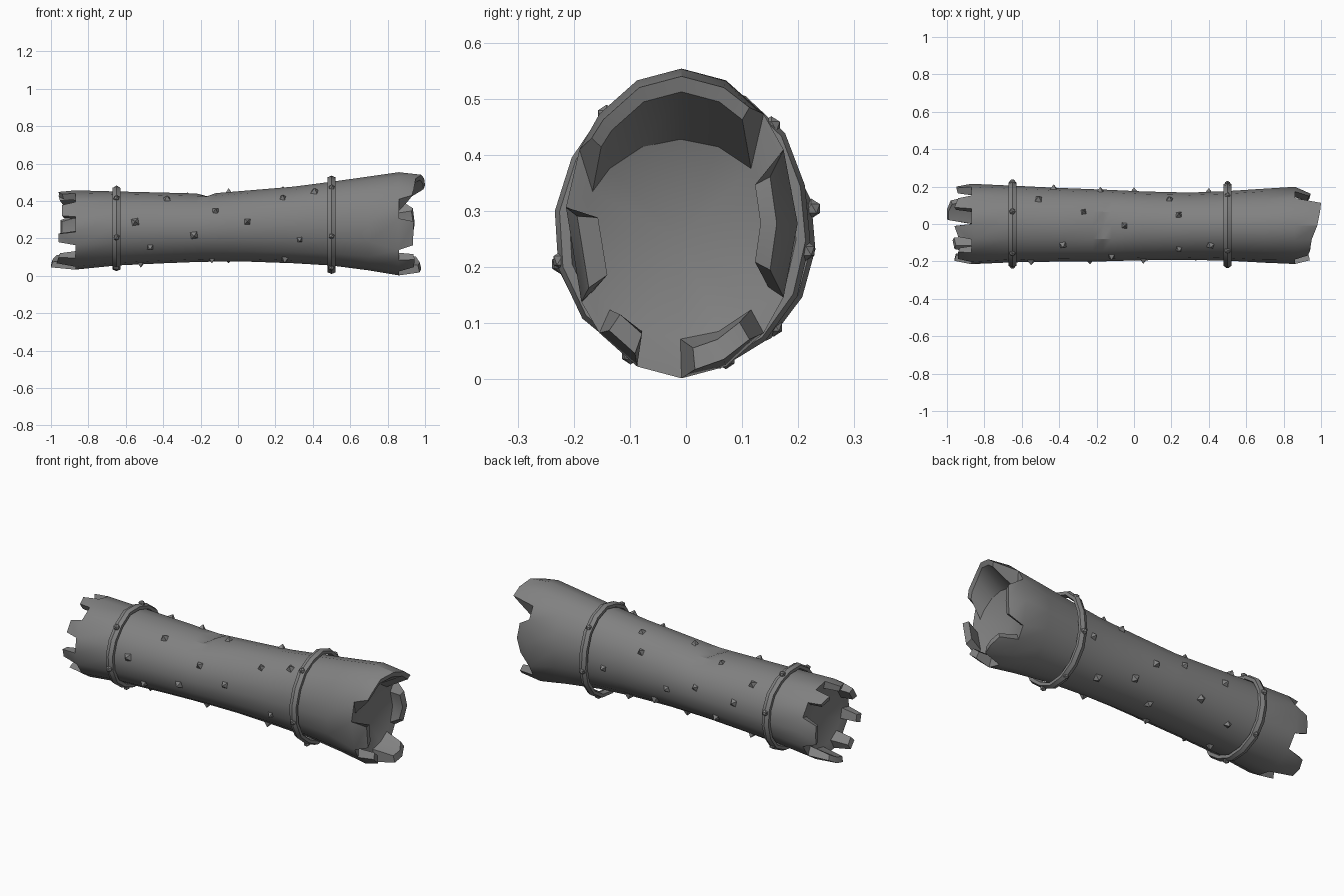
import bpy, bmesh, math, random
from mathutils import Vector, Matrix

if "Cube" in bpy.data.objects:
    bpy.data.objects.remove(bpy.data.objects["Cube"])

random.seed(4)
N = 16
# Body profile: x, centre y, half width, centre z, half height
PROFILE = [(-.87, 0, .215, .245, .212), (-.65, 0, .205, .253, .198), (-.40, -.004, .197, .256, .189),
           (-.22, -.007, .193, .257, .183), (-.165, -.008, .192, .257, .182), (-.12, -.008, .19, .259, .183),
           (.05, -.01, .184, .266, .19), (.3, -.012, .18, .272, .205), (.5, -.01, .186, .279, .224),
           (.7, -.009, .198, .28, .251), (.86, -.008, .207, .278, .276)]

# Dark grey for every part
DARK = bpy.data.materials.new("dark_grey")
DARK.diffuse_color = (.22, .22, .22, 1)
DARK.use_nodes = True
DARK.node_tree.nodes["Principled BSDF"].inputs["Base Color"].default_value = DARK.diffuse_color


def section(x):
    """Interpolated body section at x."""
    for a, b in zip(PROFILE, PROFILE[1:]):
        if x <= b[0]:
            t = max(0, (x - a[0]) / (b[0] - a[0]))
            return [p + (q - p) * t for p, q in zip(a, b)]
    return list(PROFILE[-1])


def on_section(s, deg, grow=0.0):
    """Point on a section; 0 degrees is the top, 90 is the back."""
    a = math.radians(deg)
    return Vector((s[0], s[1] + (s[2] + grow) * math.sin(a), s[3] + (s[4] + grow) * math.cos(a)))


def finish(bm, name, smooth=None):
    bmesh.ops.recalc_face_normals(bm, faces=bm.faces[:])
    me = bpy.data.meshes.new(name)
    bm.to_mesh(me)
    bm.free()
    me.materials.append(DARK)
    ob = bpy.data.objects.new(name, me)
    bpy.context.collection.objects.link(ob)
    if smooth:
        bpy.ops.object.select_all(action='DESELECT')
        ob.select_set(True)
        bpy.context.view_layer.objects.active = ob
        bpy.ops.object.shade_smooth_by_angle(angle=math.radians(smooth))
    return ob


def broken_end(bm, outer, s, inner_c, inner_r, direction, teeth, shift):
    """Cap an end with a recessed cone and a rim of splintered teeth."""
    x, cy, cz = s[0], s[1], s[3]
    degs = [i * 360 / N + shift.get(i, 0) for i in range(N)]
    for v, d in zip(outer, degs):
        v.co = on_section(s, d)
    inner = [bm.verts.new((x - direction * .01, inner_c[0] + inner_r * math.sin(math.radians(d)),
                           inner_c[1] + inner_r * math.cos(math.radians(d)))) for d in degs]
    centre = bm.verts.new((x - direction * .07, *inner_c))
    for i in range(N):
        bm.faces.new((inner[i], inner[(i + 1) % N], centre))
    covered = set()
    for start, lengths, lean, thick in teeth:
        n = len(lengths)
        out_tip, in_tip = [], []
        idx = [(start + k) % N for k in range(n)]
        for k, i in enumerate(idx):
            # pull the tooth sides together toward the tip
            pull = 3 if n == 2 else 7
            d = degs[i] + (pull if k == 0 else -pull if k == n - 1 else 0)
            p = on_section(s, d)
            for lst, f in ((out_tip, lean), (in_tip, lean - thick)):
                lst.append(bm.verts.new((x + direction * (lengths[k] - (0 if f == lean else .008)),
                                         cy + (p.y - cy) * f, cz + (p.z - cz) * f)))
        for k in range(n - 1):
            i, j = idx[k], idx[k + 1]
            covered.add(i)
            bm.faces.new((outer[i], outer[j], out_tip[k + 1], out_tip[k]))
            bm.faces.new((inner[i], inner[j], in_tip[k + 1], in_tip[k]))
            bm.faces.new((out_tip[k], out_tip[k + 1], in_tip[k + 1], in_tip[k]))
        for k in (0, n - 1):
            bm.faces.new((outer[idx[k]], out_tip[k], in_tip[k], inner[idx[k]]))
    for i in range(N):
        if i not in covered:
            j = (i + 1) % N
            bm.faces.new((outer[i], outer[j], inner[j], inner[i]))


# Log body with broken ends
bm = bmesh.new()
rings = [[bm.verts.new(on_section(s, i * 360 / N)) for i in range(N)] for s in PROFILE]
for a, b in zip(rings, rings[1:]):
    for i in range(N):
        j = (i + 1) % N
        bm.faces.new((a[i], a[j], b[j], b[i]))
rings[4][0].co.z -= .02
broken_end(bm, rings[0], PROFILE[0], (0, .25), .165, -1,
           [(15, (.07, .09), .96, .14), (1, (.09, .07), .96, .14), (3, (.08, .08, .08), .93, .14),
            (6, (.11, .13, .13), .95, .14), (9, (.1, .09), .93, .14), (11, (.09, .09), .92, .14),
            (13, (.07, .07), .94, .14)], {12: -3, 13: -3})
broken_end(bm, rings[-1], PROFILE[-1], (-.01, .25), .178, 1,
           [(13, (.07, .08, .09, .12, .135, .14), .95, .1), (3, (.075, .085, .07), .82, .14),
            (6, (.1, .12, .11), .95, .14), (9, (.08, .085), .93, .14), (11, (.075, .08), .9, .18)],
           {3: -6, 5: 6, 11: -8, 12: 6, 13: 6})
finish(bm, "log_body", 30)


# Bands: uneven hoops with round studs
def band(name, x, cy, ry, cz, rz, stud_degs):
    s = (x, cy, ry, cz, rz)
    bm = bmesh.new()
    loops = []
    for i in range(N):
        d = i * 360 / N + 6
        grow = random.uniform(-.006, .006)
        radial = (on_section(s, d, .1) - on_section(s, d)).normalized()
        c = on_section(s, d, grow)
        loops.append([bm.verts.new(c + radial * .017 * math.cos(k * math.pi / 3)
                                   + Vector((.024 * math.sin(k * math.pi / 3), 0, 0))) for k in range(6)])
    for i in range(N):
        a, b = loops[i], loops[(i + 1) % N]
        for k in range(6):
            m = (k + 1) % 6
            bm.faces.new((a[k], a[m], b[m], b[k]))
    finish(bm, name, 40)
    bm = bmesh.new()
    for d in stud_degs:
        bmesh.ops.create_icosphere(bm, subdivisions=1, radius=.018,
                                   matrix=Matrix.Translation(on_section(s, d, .009)))
    finish(bm, name + "_studs")


band("left_band", -.65, 0, .22, .255, .211, (17, 77, 137, 197, 257, 317))
band("right_band", .5, -.005, .213, .273, .243, (45, 100, 160, 205, 256, 322))

# Thorns: small four-sided spikes scattered over the bark (x, angle)
THORNS = [(-.55, 280), (-.47, 237), (-.38, 326), (-.235, 257), (-.12, 299), (.05, 277), (.24, 317),
          (.33, 247), (.41, 325), (.25, 205), (-.14, 200), (-.52, 190), (-.05, 0), (.24, 20), (-.51, 43),
          (-.43, 80), (-.27, 22), (-.18, 75), (0, 95), (.19, 52), (.4, 95), (-.3, 120), (.1, 130),
          (.3, 150), (-.5, 140), (-.05, 160)]
bm = bmesh.new()
for x, d in THORNS:
    s = section(x)
    p = on_section(s, d, .007)
    out = on_section(s, d, .1) - on_section(s, d)
    rot = out.to_track_quat('Z', 'Y').to_matrix().to_4x4()
    turn = Matrix.Rotation(random.uniform(.5, 1.0), 4, 'Z')
    bmesh.ops.create_cone(bm, cap_ends=True, segments=4, radius1=random.uniform(.02, .028), radius2=.002,
                          depth=.024, matrix=Matrix.Translation(p) @ rot @ turn)
finish(bm, "thorns")
